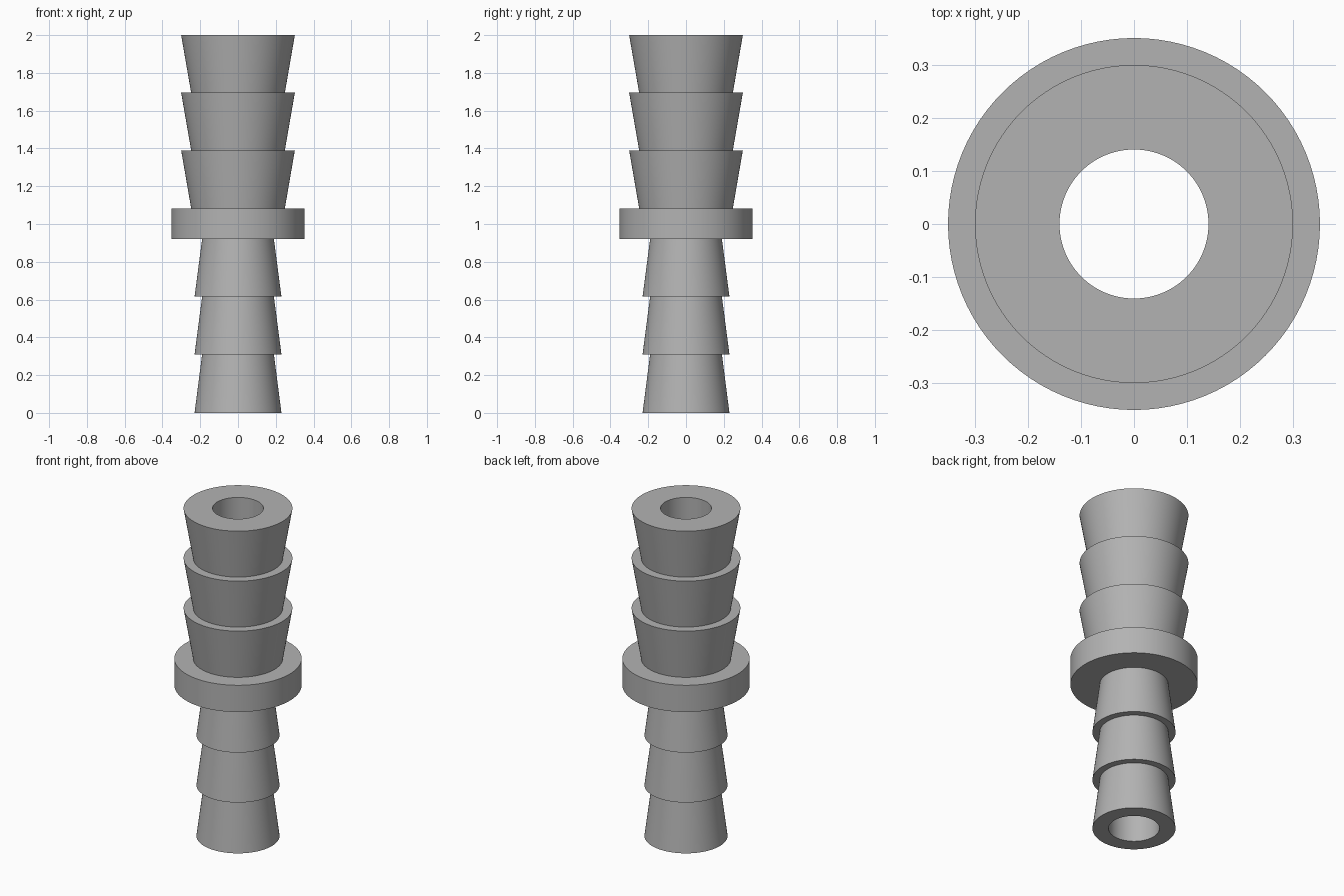
import bpy
import bmesh
import math

cube = bpy.data.objects.get("Cube")
if cube:
    bpy.data.objects.remove(cube, do_unlink=True)

BORE = 0.141
SEGMENTS = 96


def make_material(name, colour):
    mat = bpy.data.materials.new(name)
    mat.use_nodes = True
    mat.diffuse_color = colour
    mat.node_tree.nodes["Principled BSDF"].inputs["Base Color"].default_value = colour
    return mat


def barbs(levels, bottom_radius, top_radius):
    """Stacked cone outline between successive heights."""
    outline = []
    for low, high in zip(levels, levels[1:]):
        outline += [(bottom_radius, low), (top_radius, high)]
    return outline


def lathe(name, profile, mat):
    """Revolve a closed (radius, height) profile around z."""
    bm = bmesh.new()
    verts = [bm.verts.new((r, 0, z)) for r, z in profile]
    edges = [bm.edges.new((a, b)) for a, b in zip(verts, verts[1:] + verts[:1])]
    bmesh.ops.spin(bm, geom=verts + edges, cent=(0, 0, 0), axis=(0, 0, 1),
                   angle=math.tau, steps=SEGMENTS)
    bmesh.ops.remove_doubles(bm, verts=bm.verts, dist=0.0005)
    bmesh.ops.recalc_face_normals(bm, faces=bm.faces)
    mesh = bpy.data.meshes.new(name)
    bm.to_mesh(mesh)
    bm.free()
    mesh.materials.append(mat)
    obj = bpy.data.objects.new(name, mesh)
    bpy.context.collection.objects.link(obj)
    bpy.ops.object.select_all(action='DESELECT')
    obj.select_set(True)
    bpy.context.view_layer.objects.active = obj
    bpy.ops.object.shade_smooth_by_angle(angle=math.radians(30))
    return obj


grey = make_material("plain grey", (0.45, 0.45, 0.45, 1))

# Bore, narrow lower barbs, collar and wide upper barbs in one turned outline
profile = [(BORE, 0)]
profile += barbs([0, 0.31, 0.615, 0.92], 0.23, 0.19)
profile += [(0.352, 0.92), (0.352, 1.083)]
profile += barbs([1.083, 1.39, 1.695, 2.0], 0.248, 0.301)
profile += [(BORE, 2.0)]
lathe("barbed_hose_connector", profile, grey)
